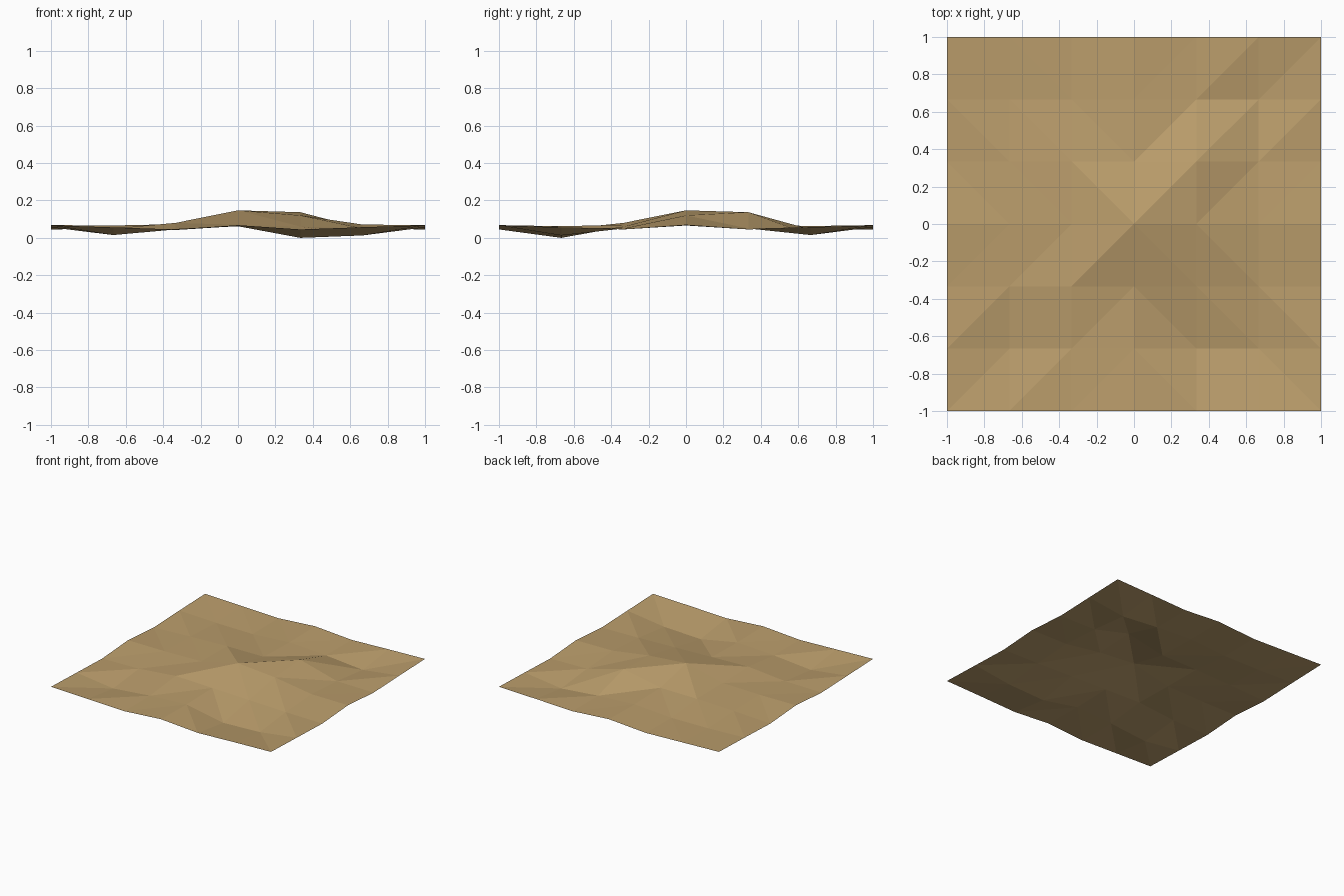
import bpy
import bmesh

cube = bpy.data.objects.get("Cube")
if cube:
    bpy.data.objects.remove(cube, do_unlink=True)

# Sand colour
sand = bpy.data.materials.new("sand")
sand.use_nodes = True
colour = (0.50, 0.342, 0.15, 1)
sand.diffuse_color = colour
bsdf = sand.node_tree.nodes["Principled BSDF"]
bsdf.inputs["Base Color"].default_value = colour
bsdf.inputs["Roughness"].default_value = 0.9

# Border heights repeat on all four sides so that the tile joins its neighbours
border = [.067, .056, .045, .068, .045, .057, .067]
# Inner heights, from the front row to the back row
inner = [
    [.015, .045, .062, .0, .013],
    [.05, .08, .07, .06, .05],
    [.066, .073, .147, .12, .071],
    [.06, .07, .072, .137, .05],
    [.045, .042, .063, .045, .015],
]
rows = [border]
for edge, row in zip(border[1:-1], inner):
    rows.append([edge] + row + [edge])
rows.append(border)

# Ground sheet: a square grid whose cells are split along diagonals to the centre
bm = bmesh.new()
half = len(border) // 2
grid = [[bm.verts.new((i / half - 1, j / half - 1, z)) for i, z in enumerate(row)]
        for j, row in enumerate(rows)]
for j in range(2 * half):
    for i in range(2 * half):
        a, b = grid[j][i], grid[j][i + 1]
        c, d = grid[j + 1][i + 1], grid[j + 1][i]
        if (i < half) == (j < half):
            triangles = ((a, b, c), (a, c, d))
        else:
            triangles = ((a, b, d), (b, c, d))
        for corners in triangles:
            bm.faces.new(corners)

mesh = bpy.data.meshes.new("sand_ground")
bm.to_mesh(mesh)
bm.free()
mesh.materials.append(sand)
ground = bpy.data.objects.new("sand_ground", mesh)
bpy.context.collection.objects.link(ground)
